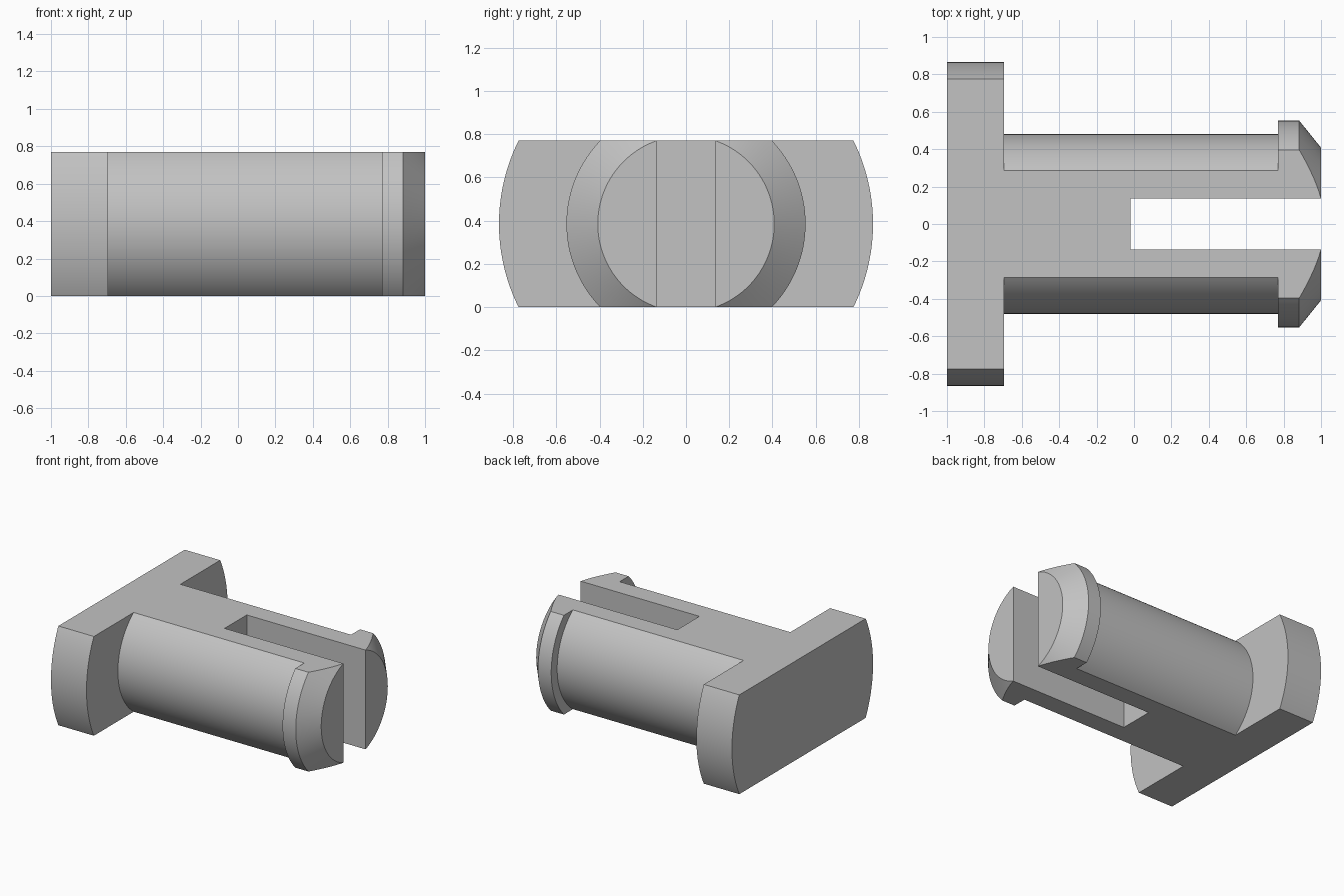
import bpy, bmesh, math
from mathutils import Vector

if "Cube" in bpy.data.objects:
    bpy.data.objects.remove(bpy.data.objects["Cube"], do_unlink=True)

HEIGHT = 0.77
MID = HEIGHT / 2
SLOT_HALF = 0.136
SLOT_START = -0.02

grey = bpy.data.materials.new("plain grey")
grey.use_nodes = True
grey.diffuse_color = (0.54, 0.54, 0.54, 1)
grey.node_tree.nodes["Principled BSDF"].inputs["Base Color"].default_value = grey.diffuse_color


def make_object(name, bm):
    mesh = bpy.data.meshes.new(name)
    bm.to_mesh(mesh)
    bm.free()
    mesh.materials.append(grey)
    obj = bpy.data.objects.new(name, mesh)
    bpy.context.collection.objects.link(obj)
    return obj


# Turned pin: flange, shaft, snap collar and tapered tip, as (x, radius)
profile = [(-1, 0), (-1, 0.865), (-0.695, 0.865), (-0.695, 0.48), (0.77, 0.48),
           (0.77, 0.553), (0.883, 0.553), (1, 0.408), (1, 0)]
bm = bmesh.new()
verts = [bm.verts.new((x, r, MID)) for x, r in profile]
edges = [bm.edges.new(pair) for pair in zip(verts, verts[1:])]
bmesh.ops.spin(bm, geom=verts + edges, cent=(0, 0, MID), axis=(1, 0, 0),
               angle=math.tau, steps=128)
bmesh.ops.remove_doubles(bm, verts=bm.verts, dist=1e-4)

# Flat top and bottom
for z, side in ((HEIGHT, 1), (0, -1)):
    cut = bmesh.ops.bisect_plane(bm, geom=bm.verts[:] + bm.edges[:] + bm.faces[:],
                                 plane_co=(0, 0, z), plane_no=(0, 0, side),
                                 clear_outer=True)
    rim = [e for e in cut["geom_cut"] if isinstance(e, bmesh.types.BMEdge)]
    bmesh.ops.edgeloop_fill(bm, edges=rim)
bmesh.ops.recalc_face_normals(bm, faces=bm.faces)
pin = make_object("snap_pin", bm)

# Slot that splits the tip into two prongs
bm = bmesh.new()
bmesh.ops.create_cube(bm, size=1)
bmesh.ops.scale(bm, verts=bm.verts, vec=(1.5, 2 * SLOT_HALF, 2))
bmesh.ops.translate(bm, verts=bm.verts, vec=Vector((SLOT_START + 0.75, 0, MID)))
cutter = make_object("slot_cutter", bm)
cutter.hide_render = True

slot = pin.modifiers.new("slot", "BOOLEAN")
slot.operation = "DIFFERENCE"
slot.solver = "EXACT"
slot.object = cutter

bpy.ops.object.select_all(action="DESELECT")
pin.select_set(True)
bpy.context.view_layer.objects.active = pin
bpy.ops.object.modifier_apply(modifier=slot.name)
bpy.data.objects.remove(cutter, do_unlink=True)
bpy.ops.object.shade_smooth_by_angle(angle=math.radians(25))
